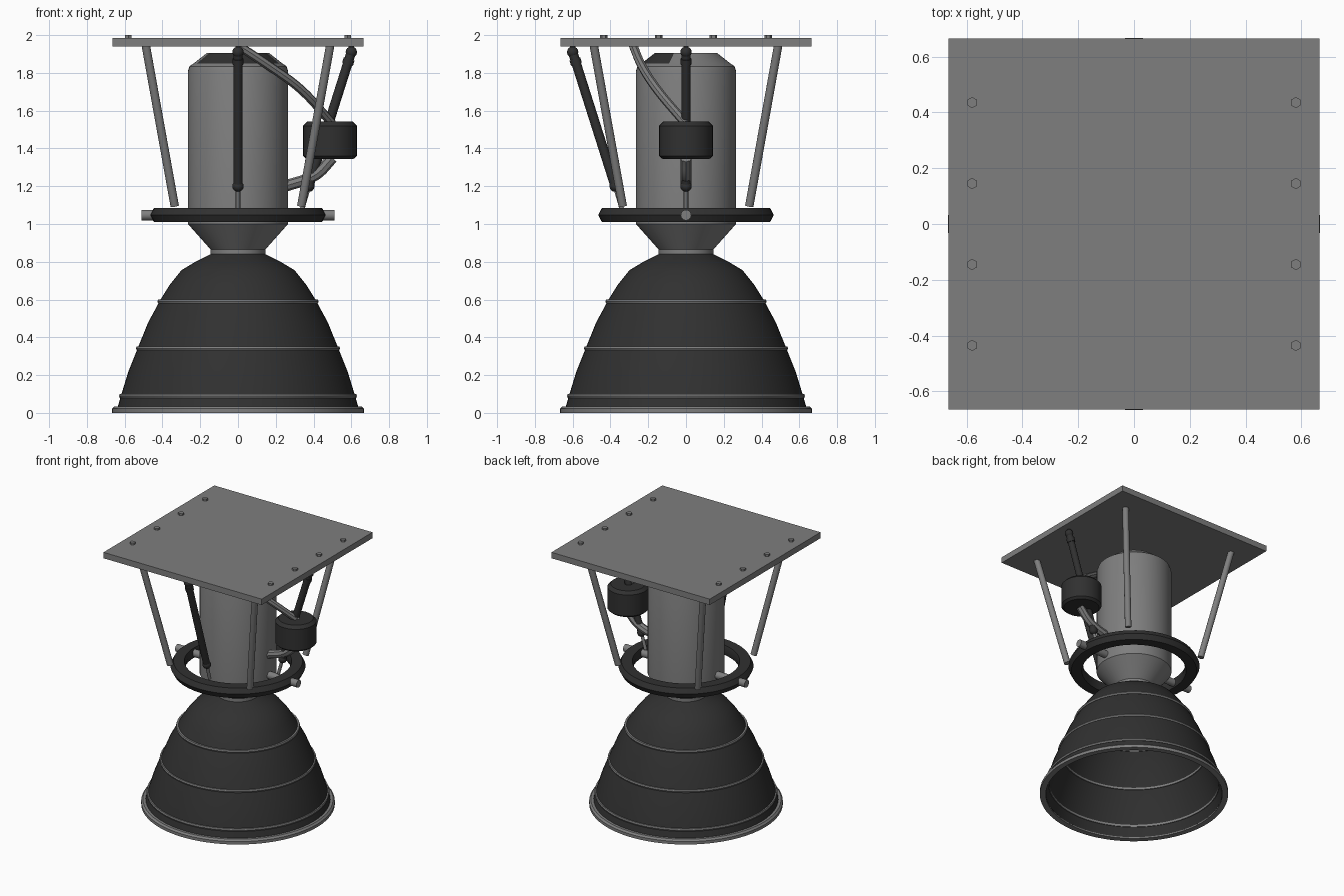
import bpy, math
from mathutils import Vector

cube = bpy.data.objects.get("Cube")
if cube:
    bpy.data.objects.remove(cube, do_unlink=True)


def material(name, value):
    m = bpy.data.materials.new(name)
    m.use_nodes = True
    colour = (value, value, value, 1)
    m.diffuse_color = colour
    m.node_tree.nodes["Principled BSDF"].inputs["Base Color"].default_value = colour
    return m


GREY = material("metal grey", 0.21)
DARK = material("charcoal", 0.03)


def finish(obj, name, mat, angle=30):
    obj.name = name
    obj.data.materials.append(mat)
    bpy.ops.object.select_all(action='DESELECT')
    obj.select_set(True)
    bpy.context.view_layer.objects.active = obj
    bpy.ops.object.shade_smooth_by_angle(angle=math.radians(angle))
    return obj


def lathe(name, profile, mat, segs=48, loc=(0, 0, 0), closed=False):
    """Revolve (radius, z) points; a closed profile makes a ring, an open one gets end caps."""
    verts = [(r * math.cos(math.tau * i / segs), r * math.sin(math.tau * i / segs), z)
             for r, z in profile for i in range(segs)]
    n = len(profile)
    faces = []
    for j in range(n if closed else n - 1):
        a, b = j * segs, (j + 1) % n * segs
        for i in range(segs):
            k = (i + 1) % segs
            faces.append((a + i, a + k, b + k, b + i))
    if not closed:
        faces.append(tuple(reversed(range(segs))))
        faces.append(tuple(range((n - 1) * segs, n * segs)))
    mesh = bpy.data.meshes.new(name)
    mesh.from_pydata(verts, [], faces)
    obj = bpy.data.objects.new(name, mesh)
    obj.location = loc
    bpy.context.collection.objects.link(obj)
    return finish(obj, name, mat)


def rod(name, a, b, radius, mat, segs=12):
    a, b = Vector(a), Vector(b)
    bpy.ops.mesh.primitive_cylinder_add(vertices=segs, radius=radius, depth=(b - a).length,
                                        location=(a + b) / 2)
    obj = bpy.context.object
    obj.rotation_euler = (b - a).to_track_quat('Z', 'Y').to_euler()
    return finish(obj, name, mat, 40)


def pipe(name, points, radius, mat):
    curve = bpy.data.curves.new(name, 'CURVE')
    curve.dimensions = '3D'
    curve.bevel_depth = radius
    curve.bevel_resolution = 2
    curve.resolution_u = 6
    curve.use_fill_caps = True
    spline = curve.splines.new('BEZIER')
    spline.bezier_points.add(len(points) - 1)
    for bp, co in zip(spline.bezier_points, points):
        bp.co = co
        bp.handle_left_type = bp.handle_right_type = 'AUTO'
    obj = bpy.data.objects.new(name, curve)
    bpy.context.collection.objects.link(obj)
    bpy.ops.object.select_all(action='DESELECT')
    obj.select_set(True)
    bpy.context.view_layer.objects.active = obj
    bpy.ops.object.convert(target='MESH')
    return finish(bpy.context.object, name, mat, 40)


# Bell nozzle: thin open shell, outer wall then inner wall
bell = [(0.64, 0.02), (0.62, 0.09), (0.58, 0.22), (0.53, 0.345), (0.475, 0.48),
        (0.41, 0.6), (0.36, 0.68), (0.3, 0.755), (0.23, 0.797), (0.145, 0.84)]
lathe("nozzle_bell", bell + [(r - 0.015, z - 0.01) for r, z in reversed(bell)], DARK, 64, closed=True)

# Exit flange and stiffening bands
lathe("exit_flange", [(0.625, 0.0), (0.667, 0.0), (0.667, 0.022), (0.655, 0.035), (0.63, 0.035)],
      GREY, 64, closed=True)
for i, (r, z) in enumerate([(0.63, 0.09), (0.54, 0.342), (0.427, 0.59)]):
    lathe(f"nozzle_band_{i + 1}", [(r - 0.03, z - 0.01), (r - 0.004, z - 0.01), (r, z),
                                   (r - 0.004, z + 0.01), (r - 0.03, z + 0.01)], GREY, 64, closed=True)

# Combustion chamber with tapered throat and domed top
chamber = lathe("combustion_chamber", [(0.145, 0.835), (0.145, 0.865), (0.265, 1.0), (0.265, 1.81),
                                       (0.257, 1.835), (0.235, 1.85), (0.165, 1.905)], GREY)
chamber.data.materials.append(DARK)
for p in chamber.data.polygons:
    if p.center.z > 1.86 and p.normal.y < -0.25 and p.normal.z < 0.95:
        p.material_index = 1

# Gimbal ring and its two pivot pins
lathe("gimbal_ring", [(0.37, 1.01), (0.445, 1.01), (0.465, 1.048), (0.445, 1.085), (0.37, 1.085),
                      (0.36, 1.048)], DARK, closed=True)
for side, s in (("left", 1), ("right", -1)):
    rod(f"pivot_pin_{side}", (s * 0.25, 0, 1.047), (s * 0.51, 0, 1.047), 0.028, GREY, 16)

# Mounting plate and hexagonal bolts
bpy.ops.mesh.primitive_cube_add(size=1, location=(0, 0, 1.963))
plate = bpy.context.object
plate.scale = (1.33, 1.33, 0.045)
finish(plate, "mounting_plate", GREY)
for s in (-1, 1):
    for y in (-0.435, -0.145, 0.145, 0.435):
        rod("plate_bolt", (s * 0.58, y, 1.98), (s * 0.58, y, 2.0), 0.02, GREY, 6)

# Four corner struts
for sx in (-1, 1):
    for sy in (-1, 1):
        rod("corner_strut", (sx * 0.488, sy * 0.488, 1.945), (sx * 0.335, sy * 0.335, 1.095), 0.023, GREY)

# Steering actuators at the front and left
for name, d in (("front", Vector((0, -1, 0))), ("left", Vector((1, 0, 0)))):
    def at(r, z):
        return d * r + Vector((0, 0, z))
    top, bottom = at(0.6, 1.91), at(0.375, 1.2)
    rod(f"actuator_body_{name}", top, bottom, 0.025, DARK)
    rod(f"actuator_collar_{name}", top.lerp(bottom, 0.05), top.lerp(bottom, 0.09), 0.03, DARK)
    rod(f"actuator_piston_{name}", bottom, at(0.34, 1.08), 0.012, GREY)
    for end, co in (("top", top), ("bottom", bottom)):
        bpy.ops.mesh.primitive_uv_sphere_add(segments=16, ring_count=8, radius=0.03, location=co)
        finish(bpy.context.object, f"actuator_joint_{end}_{name}", DARK, 60)
    rod(f"actuator_mount_{name}", top, at(0.6, 1.945), 0.014, DARK)

# Pump drum with feed and outlet pipes
lathe("pump_drum", [(0.125, 1.345), (0.142, 1.36), (0.142, 1.52), (0.12, 1.542)], DARK, 32,
      loc=(0.487, 0, 0))
pipe("feed_pipe", [(0, -0.28, 1.945), (0.16, -0.235, 1.84), (0.33, -0.155, 1.715), (0.5, 0, 1.53)],
     0.024, GREY)
pipe("outlet_pipe", [(0.5, 0, 1.35), (0.41, 0, 1.26), (0.25, 0, 1.2)], 0.03, GREY)
